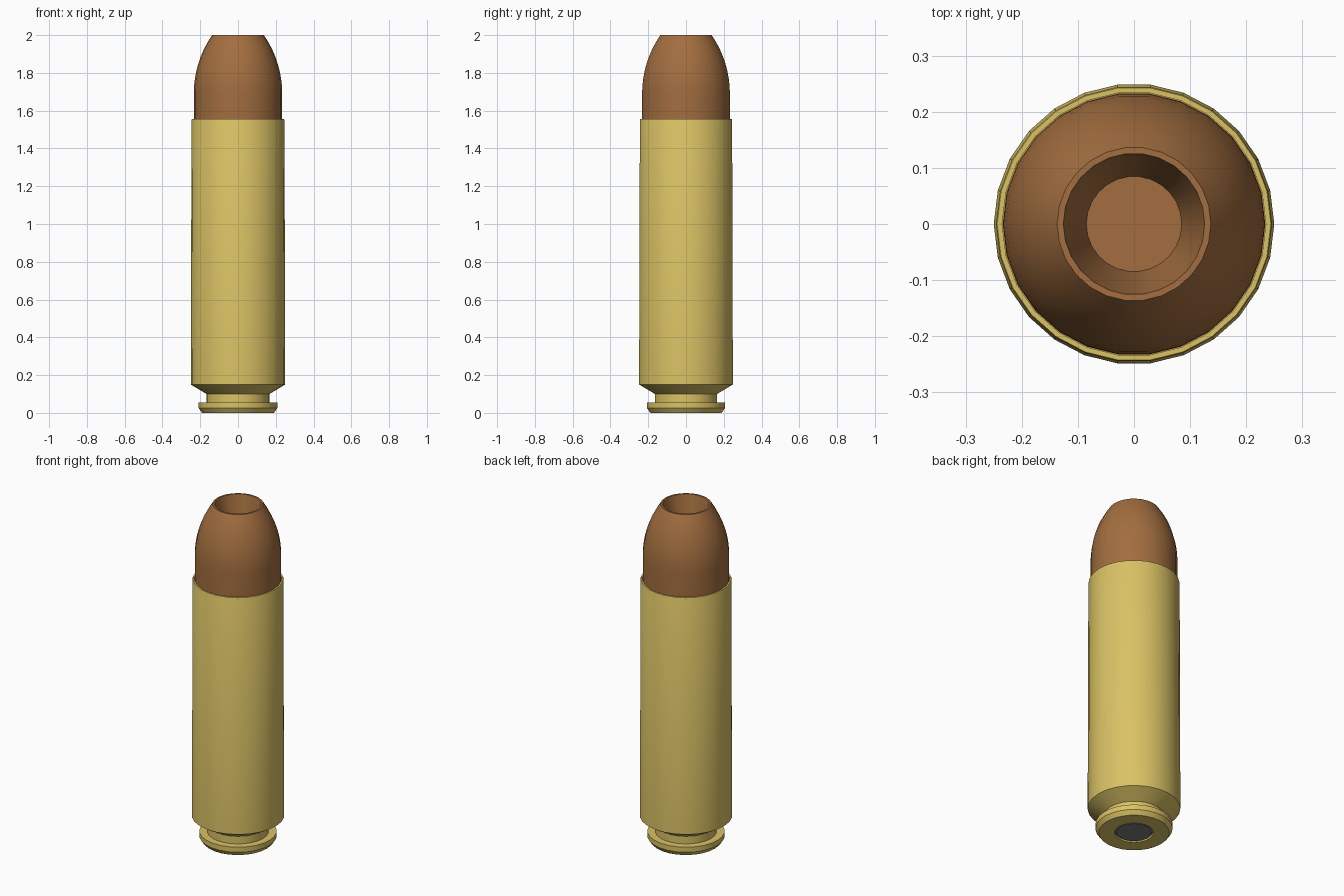
import bpy, bmesh, math

if "Cube" in bpy.data.objects:
    bpy.data.objects.remove(bpy.data.objects["Cube"])

SEGMENTS = 26


def material(name, color):
    m = bpy.data.materials.new(name)
    m.diffuse_color = (*color, 1)
    m.use_nodes = True
    m.node_tree.nodes["Principled BSDF"].inputs["Base Color"].default_value = m.diffuse_color
    return m


brass = material("brass", (0.70, 0.54, 0.13))
copper = material("copper", (0.36, 0.155, 0.05))
grey = material("dark grey", (0.20, 0.20, 0.21))


def lathe(name, profile, mat):
    """Revolve (radius, z) points about z; radius 0 closes at the axis."""
    bm = bmesh.new()
    rings = []
    for r, z in profile:
        if r == 0:
            rings.append([bm.verts.new((0, 0, z))] * SEGMENTS)
        else:
            rings.append([bm.verts.new((r * math.cos(math.tau * i / SEGMENTS),
                                        r * math.sin(math.tau * i / SEGMENTS), z))
                          for i in range(SEGMENTS)])
    for a, b in zip(rings, rings[1:]):
        for i in range(SEGMENTS):
            j = (i + 1) % SEGMENTS
            bm.faces.new(list(dict.fromkeys((a[i], a[j], b[j], b[i]))))
    bmesh.ops.recalc_face_normals(bm, faces=bm.faces)
    mesh = bpy.data.meshes.new(name)
    bm.to_mesh(mesh)
    bm.free()
    mesh.materials.append(mat)
    obj = bpy.data.objects.new(name, mesh)
    bpy.context.collection.objects.link(obj)
    bpy.ops.object.select_all(action='DESELECT')
    obj.select_set(True)
    bpy.context.view_layer.objects.active = obj
    bpy.ops.object.shade_smooth_by_angle(angle=math.radians(25))
    return obj


# Case: primer pocket, rim, extractor groove, tapered wall and open mouth
lathe("case", [(0, 0.03), (0.104, 0.03), (0.104, 0), (0.19, 0), (0.208, 0.025),
               (0.208, 0.055), (0.166, 0.055), (0.166, 0.10), (0.25, 0.15),
               (0.246, 1.55), (0.244, 1.555), (0.235, 1.555), (0.235, 1.45),
               (0, 1.45)], brass)

# Primer disc in the base
lathe("primer", [(0, 0.002), (0.094, 0.002), (0.101, 0.008), (0.101, 0.03),
                 (0, 0.03)], grey)

# Bullet: straight shank, curved nose, flat lip and tapered hollow
base_r, tip_r, z0, z1 = 0.234, 0.137, 1.69, 2.0
drop, rise = base_r - tip_r, z1 - z0
arc_r = (rise ** 2 + drop ** 2) / (2 * drop)
nose = []
for k in range(9):
    h = rise * k / 8
    nose.append((base_r - arc_r + math.sqrt(arc_r ** 2 - h ** 2), z0 + h))
lathe("bullet", [(0, 1.46), (base_r, 1.46)] + nose +
      [(0.126, 2.0), (0.085, 1.82), (0, 1.82)], copper)
